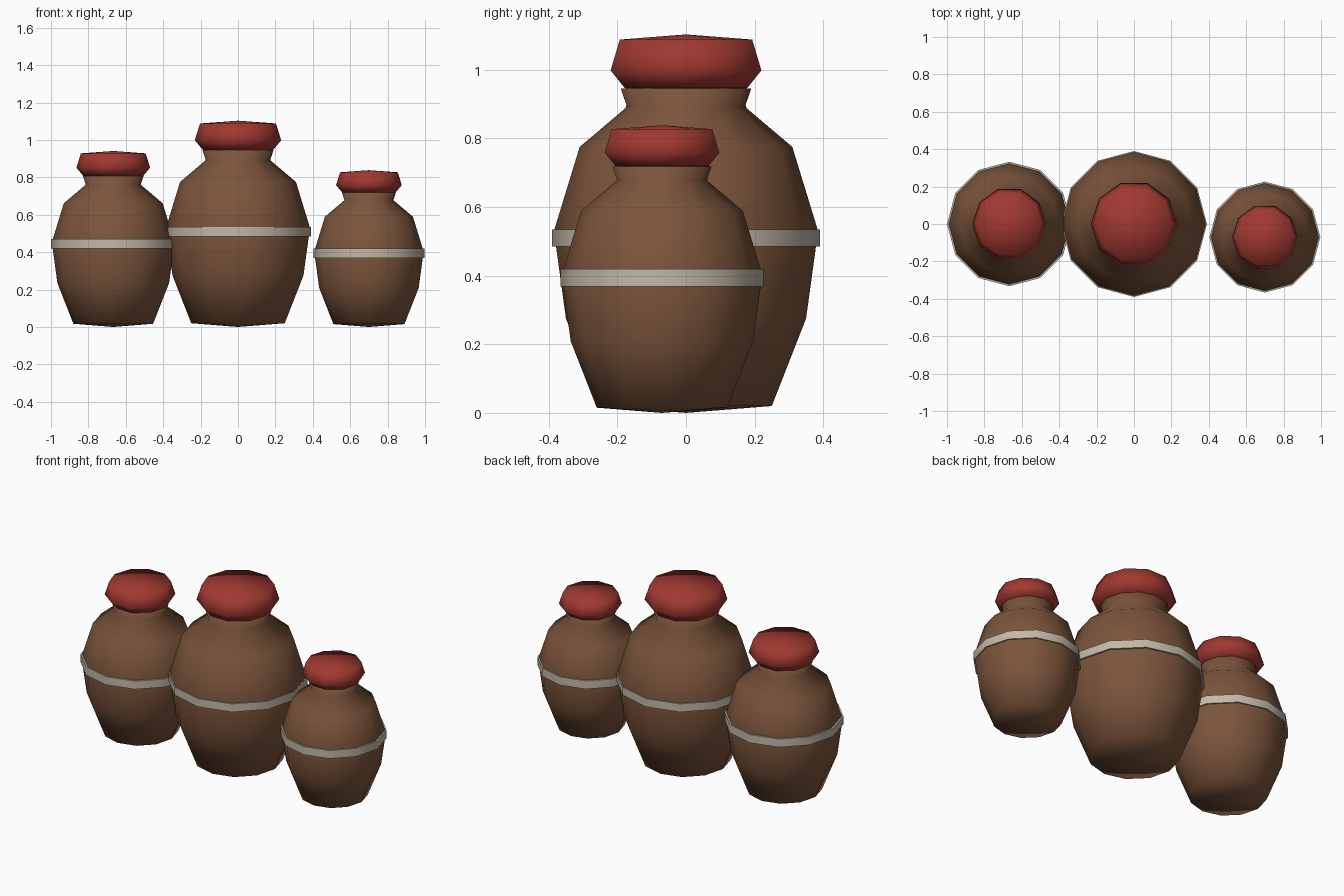
import bpy
import bmesh
from math import cos, sin, tau, radians

cube = bpy.data.objects.get("Cube")
if cube:
    bpy.data.objects.remove(cube, do_unlink=True)


def material(name, rgb):
    mat = bpy.data.materials.new(name)
    mat.use_nodes = True
    mat.diffuse_color = (*rgb, 1)
    mat.node_tree.nodes["Principled BSDF"].inputs["Base Color"].default_value = (*rgb, 1)
    return mat


clay = material("brown clay", (0.20, 0.09, 0.045))
cloth = material("red cover", (0.35, 0.04, 0.03))
cream = material("cream band", (0.54, 0.48, 0.39))


def lathe(name, profile, sides, mat, location, scale=1.0, angle=180):
    """Turn a (radius, height) profile round z; zero radius makes a tip."""
    bm = bmesh.new()
    rings = []
    for r, z in profile:
        count = sides if r > 0 else 1
        rings.append([bm.verts.new((r * cos(tau * i / sides) * scale,
                                    r * sin(tau * i / sides) * scale,
                                    z * scale)) for i in range(count)])
    for low, high in zip(rings, rings[1:]):
        for i in range(sides):
            j = (i + 1) % sides
            corners = [low[i % len(low)], low[j % len(low)],
                       high[j % len(high)], high[i % len(high)]]
            bm.faces.new(list(dict.fromkeys(corners)))
    bmesh.ops.recalc_face_normals(bm, faces=bm.faces)
    mesh = bpy.data.meshes.new(name)
    bm.to_mesh(mesh)
    bm.free()
    mesh.materials.append(mat)
    obj = bpy.data.objects.new(name, mesh)
    obj.location = location
    bpy.context.collection.objects.link(obj)
    bpy.ops.object.select_all(action="DESELECT")
    obj.select_set(True)
    bpy.context.view_layer.objects.active = obj
    if angle >= 180:
        bpy.ops.object.shade_smooth()
    else:
        bpy.ops.object.shade_smooth_by_angle(angle=radians(angle))
    return obj


# Profiles of the full-size jar
body = [(0, 0), (0.25, 0.02), (0.35, 0.275), (0.385, 0.53), (0.31, 0.775),
        (0.172, 0.892), (0.19, 0.945), (0, 0.96)]
lid = [(0, 0.94), (0.188, 0.947), (0.231, 0.998), (0.203, 1.088), (0, 1.103)]

# Jars: name, x, y, size, band centre height
jars = [("large", 0.0, 0.0, 1.0, 0.51),
        ("medium", -0.667, 0.0, 0.853, 0.445),
        ("small", 0.70, -0.07, 0.76, 0.394)]

for name, x, y, size, band_z in jars:
    lathe(name + "_jar_body", body, 12, clay, (x, y, 0), size)
    lathe(name + "_jar_lid", lid, 10, cloth, (x, y, 0), size)
    r = 0.39 * size
    band = [(0, -0.025), (r, -0.025), (r, 0.025), (0, 0.025)]
    lathe(name + "_jar_band", band, 12, cream, (x, y, band_z), angle=40)
